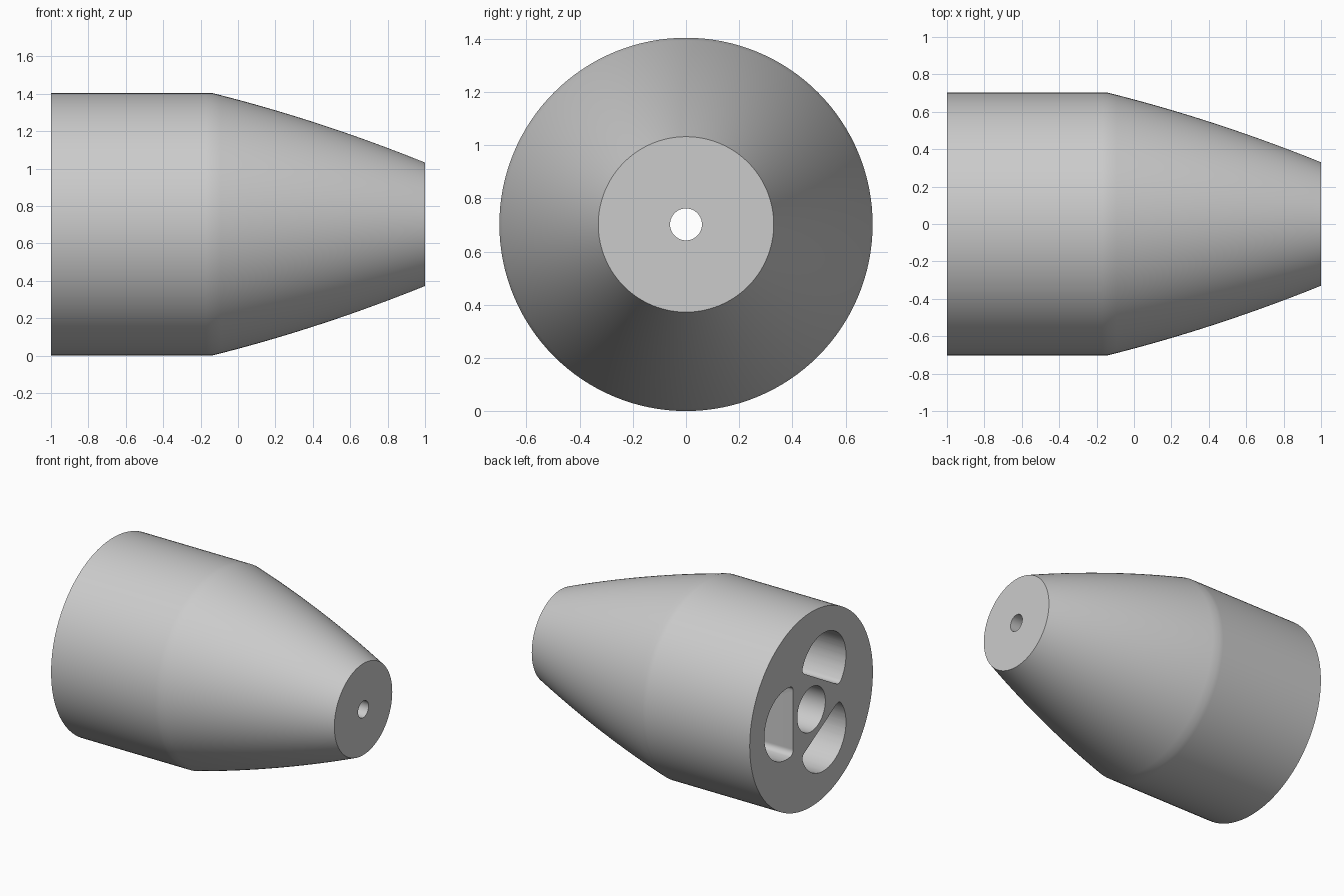
import bpy, bmesh, math
from mathutils import Matrix, Vector

if "Cube" in bpy.data.objects:
    bpy.data.objects.remove(bpy.data.objects["Cube"], do_unlink=True)

RADIUS, SHOULDER, POCKET_END = 0.702, -0.14, -0.14
SEGMENTS = 128

# Single matt grey
grey = bpy.data.materials.new("plain grey")
grey.use_nodes = True
grey.diffuse_color = (0.6, 0.6, 0.6, 1)
grey.node_tree.nodes["Principled BSDF"].inputs["Base Color"].default_value = grey.diffuse_color


def make_object(name, bm):
    bmesh.ops.recalc_face_normals(bm, faces=bm.faces)
    mesh = bpy.data.meshes.new(name)
    bm.to_mesh(mesh)
    bm.free()
    mesh.materials.append(grey)
    obj = bpy.data.objects.new(name, mesh)
    bpy.context.collection.objects.link(obj)
    return obj


def lathe(name, profile):
    """Revolve a closed (x, radius) profile about the x axis."""
    bm = bmesh.new()
    verts = [bm.verts.new((x, 0, r)) for x, r in profile]
    edges = [bm.edges.new((v, verts[i - 1])) for i, v in enumerate(verts)]
    bmesh.ops.spin(bm, geom=verts + edges, cent=(0, 0, 0), axis=(1, 0, 0),
                   angle=math.tau, steps=SEGMENTS, use_merge=True)
    bmesh.ops.remove_doubles(bm, verts=bm.verts, dist=1e-5)
    return make_object(name, bm)


def pocket_outline(offset=0.28, r=0.255, flat=0.207, fillet=0.04):
    """D shape: round outside, straight inner side, filleted corners."""
    fy = flat + fillet
    fx = math.sqrt((r - fillet) ** 2 - (fy - offset) ** 2)
    start = math.atan2(fy - offset, fx)
    pts = []
    for i in range(49):
        a = start + (math.pi - 2 * start) * i / 48
        pts.append((r * math.cos(a), offset + r * math.sin(a)))
    left = [(-fx + fillet * math.cos(a), fy + fillet * math.sin(a))
            for a in (math.pi - start + (math.pi / 2 + start) * i / 8 for i in range(1, 9))]
    return pts + left + [(-x, y) for x, y in reversed(left)]


def pocket_cutter(name, angle):
    bm = bmesh.new()
    turn = Matrix.Rotation(angle, 3, 'X')
    face = bm.faces.new([bm.verts.new(turn @ Vector((-1.1, t, d)))
                         for t, d in pocket_outline()])
    out = bmesh.ops.extrude_face_region(bm, geom=[face])
    bmesh.ops.translate(bm, vec=(POCKET_END + 1.1, 0, 0),
                        verts=[g for g in out["geom"] if isinstance(g, bmesh.types.BMVert)])
    return make_object(name, bm)


# Body: straight rear, curved taper to a flat nose, stepped centre bore
taper = []
for i in range(25):
    t = 1.14 * i / 24
    taper.append((SHOULDER + t, RADIUS - 0.25 * t - 0.067 * t * t))
profile = [(-1, RADIUS), (SHOULDER - 0.03, RADIUS)] + taper
profile += [(1, 0.06), (POCKET_END, 0.06), (POCKET_END, 0.16), (-1, 0.16)]
body = lathe("tapered_body", profile)

# Three pockets in the rear face
cutters = []
for i in range(3):
    cutter = pocket_cutter(f"pocket_cutter_{i + 1}", math.radians(30 + 120 * i))
    cutter.hide_render = True
    mod = body.modifiers.new(cutter.name, 'BOOLEAN')
    mod.operation, mod.solver, mod.object = 'DIFFERENCE', 'EXACT', cutter
    cutters.append(cutter)

bpy.context.view_layer.update()
bpy.ops.object.select_all(action='DESELECT')
body.select_set(True)
bpy.context.view_layer.objects.active = body
for mod in list(body.modifiers):
    bpy.ops.object.modifier_apply(modifier=mod.name)
for cutter in cutters:
    bpy.data.objects.remove(cutter, do_unlink=True)

body.location.z = RADIUS
bpy.ops.object.shade_smooth_by_angle(angle=math.radians(30))
